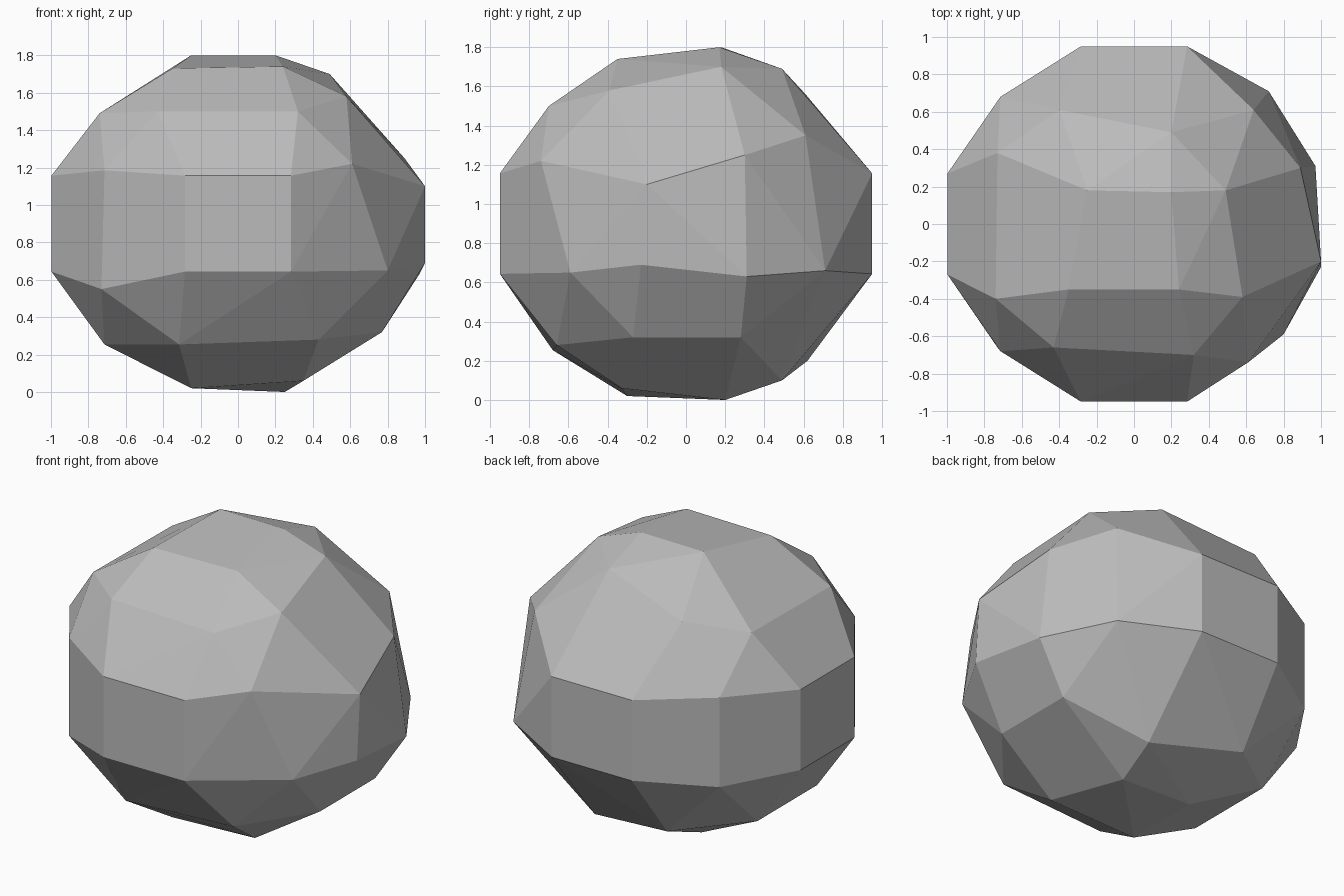
import bpy
import bmesh
import math
from itertools import product
from mathutils import Vector

if "Cube" in bpy.data.objects:
    bpy.data.objects.remove(bpy.data.objects["Cube"], do_unlink=True)

CENTRE = Vector((0, 0, 0.9))
STRETCH = Vector((1.05, 1, 0.95))


def rounded_block():
    """Points of a regular rounded cube: a small square on each side, a pair along each edge."""
    face, edge = (0.95, 0.27, 0.27), (0.3, 0.68, 0.68)
    points = []
    for profile, turn, signs in product((face, edge), range(3), product((-1, 1), repeat=3)):
        turned = profile[-turn:] + profile[:-turn] if turn else profile
        points.append(Vector([p * s * k for p, s, k in zip(turned, signs, STRETCH)]) + CENTRE)
    return points


def chip(points, targets):
    """Pull the nearest untouched point to each target, to make the shape irregular."""
    free = list(points)
    for target in map(Vector, targets):
        nearest = min(free, key=lambda p: (p - target).length)
        free.remove(nearest)
        nearest[:] = target


def flat_grey(name, value):
    material = bpy.data.materials.new(name)
    material.use_nodes = True
    colour = (value, value, value, 1)
    material.diffuse_color = colour
    material.node_tree.nodes["Principled BSDF"].inputs["Base Color"].default_value = colour
    return material


points = rounded_block()

# Flat top and underside
top = [(-.35, -.35, 1.73), (.24, -.35, 1.74), (.2, .17, 1.8), (-.25, .18, 1.8)]
underside = [(.35, -.33, .06), (-.25, -.3, .02), (.25, .2, 0), (-.25, .2, .02)]
# Left side and the worn edges around it
left_side = [(1, -.2, 1.1), (.89, .3, 1.25), (.97, .31, .63), (1, -.23, .69)]
left_edges = [(.61, -.74, 1.22), (.8, -.59, .65), (.58, -.39, 1.58), (.49, .18, 1.7),
              (.64, .61, 1.35), (.72, .71, .66), (.77, -.27, .32), (.77, .28, .32)]
# Edges on the front, back and right
front_edges = [(-.43, -.66, 1.5), (.32, -.7, 1.5), (.43, -.66, .28), (-.73, -.66, .55)]
back_edges = [(-.4, .61, 1.56), (.2, .49, 1.69), (.3, .49, .1), (-.3, .62, .2)]
right_edges = [(-.74, -.4, 1.49), (-.73, .38, 1.49)]
for group in (top, underside, left_side, left_edges, front_edges, back_edges, right_edges):
    chip(points, group)

# Wrap the points in a faceted shell
bm = bmesh.new()
for p in points:
    bm.verts.new(p)
hull = bmesh.ops.convex_hull(bm, input=bm.verts[:])
bmesh.ops.delete(bm, geom=[v for v in bm.verts if not v.link_faces], context="VERTS")
bmesh.ops.dissolve_limit(bm, angle_limit=math.radians(2), verts=bm.verts[:], edges=bm.edges[:])
bmesh.ops.recalc_face_normals(bm, faces=bm.faces[:])

mesh = bpy.data.meshes.new("boulder")
bm.to_mesh(mesh)
bm.free()
mesh.materials.append(flat_grey("stone grey", 0.5))
boulder = bpy.data.objects.new("boulder", mesh)
bpy.context.collection.objects.link(boulder)
